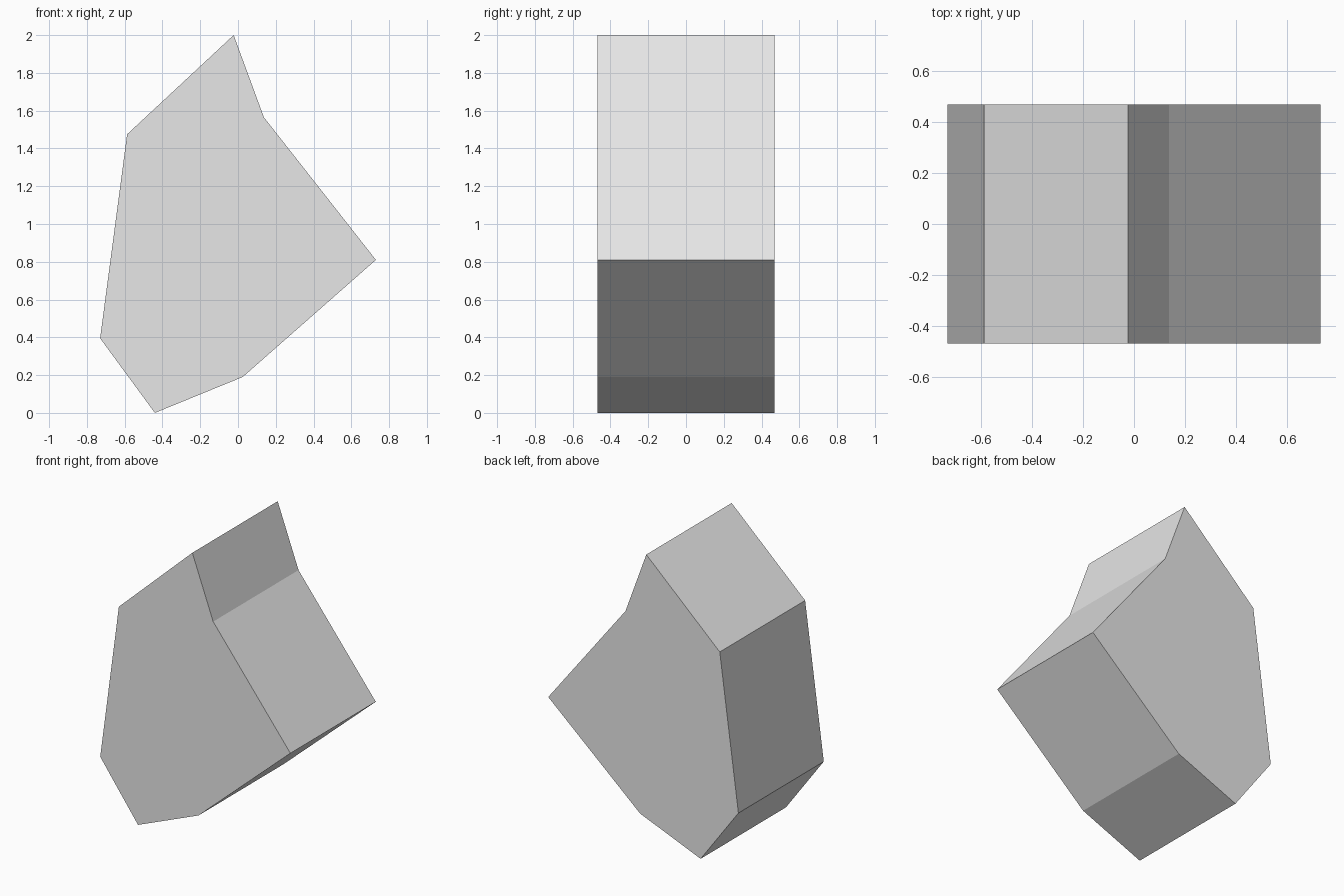
import bpy
import bmesh

cube = bpy.data.objects.get("Cube")
if cube:
    bpy.data.objects.remove(cube, do_unlink=True)

# Single stone colour
grey = bpy.data.materials.new("light_grey")
grey.use_nodes = True
colour = (0.8, 0.8, 0.8, 1)
grey.diffuse_color = colour
grey.node_tree.nodes["Principled BSDF"].inputs["Base Color"].default_value = colour

# Outline in x and z, and half the slab's depth
OUTLINE = [(-0.44, 0), (0.025, 0.19), (0.73, 0.81), (0.137, 1.565),
           (-0.023, 2), (-0.587, 1.475), (-0.73, 0.395)]
HALF_DEPTH = 0.468

# Angular slab: the front outline extruded to the back
bm = bmesh.new()
front = bm.faces.new([bm.verts.new((x, -HALF_DEPTH, z)) for x, z in OUTLINE])
extruded = bmesh.ops.extrude_face_region(bm, geom=[front], use_keep_orig=True)
back = [v for v in extruded["geom"] if isinstance(v, bmesh.types.BMVert)]
bmesh.ops.translate(bm, verts=back, vec=(0, 2 * HALF_DEPTH, 0))
bmesh.ops.recalc_face_normals(bm, faces=bm.faces)

mesh = bpy.data.meshes.new("stone_slab")
bm.to_mesh(mesh)
bm.free()
mesh.materials.append(grey)
slab = bpy.data.objects.new("stone_slab", mesh)
bpy.context.collection.objects.link(slab)
